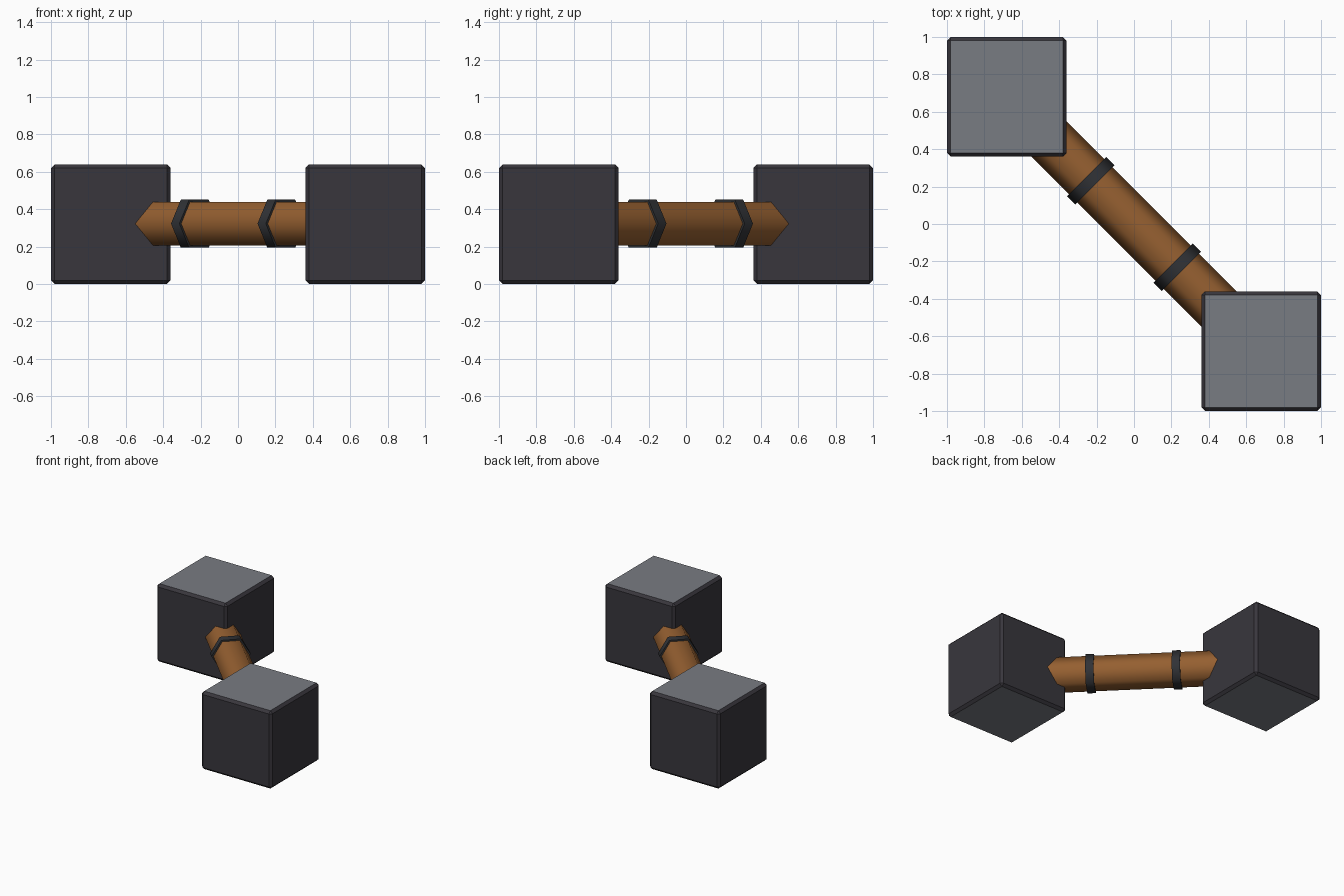
import bpy, bmesh, math
from mathutils import Matrix

if "Cube" in bpy.data.objects:
    bpy.data.objects.remove(bpy.data.objects["Cube"])

CUBE = 0.64            # head size
MID = CUBE / 2         # height of the handle axis


def material(name, rgb):
    m = bpy.data.materials.new(name)
    m.diffuse_color = (*rgb, 1)
    m.use_nodes = True
    m.node_tree.nodes["Principled BSDF"].inputs["Base Color"].default_value = m.diffuse_color
    return m


dark_iron = material("dark iron", (0.04, 0.037, 0.046))
grey_steel = material("grey steel", (0.19, 0.20, 0.225))
brown_wood = material("brown wood", (0.30, 0.115, 0.030))
band_black = material("band black", (0.030, 0.032, 0.037))


def add_object(name, bm, mats):
    me = bpy.data.meshes.new(name)
    bm.to_mesh(me)
    bm.free()
    ob = bpy.data.objects.new(name, me)
    bpy.context.collection.objects.link(ob)
    for m in mats:
        me.materials.append(m)
    return ob


def head(name, x, y):
    """Chamfered block with steel top and bottom faces."""
    bm = bmesh.new()
    bmesh.ops.create_cube(bm, size=CUBE)
    bmesh.ops.bevel(bm, geom=bm.edges[:], offset=0.02, segments=1, affect='EDGES')
    bm.normal_update()
    for f in bm.faces:
        f.material_index = 1 if abs(f.normal.z) > 0.99 else 0
    ob = add_object(name, bm, [dark_iron, grey_steel])
    ob.location = (x, y, MID)


def hex_bar(name, radius, length, t, mat):
    """Smooth six-sided bar at distance t along the diagonal axis."""
    bm = bmesh.new()
    bmesh.ops.create_cone(bm, cap_ends=True, segments=6, radius1=radius,
                          radius2=radius, depth=length)
    # a corner of the hexagon points sideways, flats are on top and bottom
    place = (Matrix.Translation((0, 0, MID + 0.003))
             @ Matrix.Rotation(-math.pi / 4, 4, 'Z')
             @ Matrix.Translation((t, 0, 0))
             @ Matrix.Rotation(math.pi / 2, 4, 'Y'))
    corner = Matrix.Rotation(math.radians(30), 4, 'Z')
    if abs(max(v.co.y for v in bm.verts) - radius) > 1e-4:
        place = place @ corner
    bm.transform(place)
    ob = add_object(name, bm, [mat])
    bpy.context.view_layer.objects.active = ob
    ob.select_set(True)
    bpy.ops.object.shade_smooth_by_angle(angle=math.radians(65))
    ob.select_set(False)


# two heads on opposite corners
head("back_left_head", -0.68, 0.68)
head("front_right_head", 0.68, -0.68)

# diagonal handle and its two bands
hex_bar("handle", 0.134, 1.70, 0, brown_wood)
hex_bar("back_left_band", 0.148, 0.063, -0.327, band_black)
hex_bar("front_right_band", 0.148, 0.063, 0.327, band_black)
